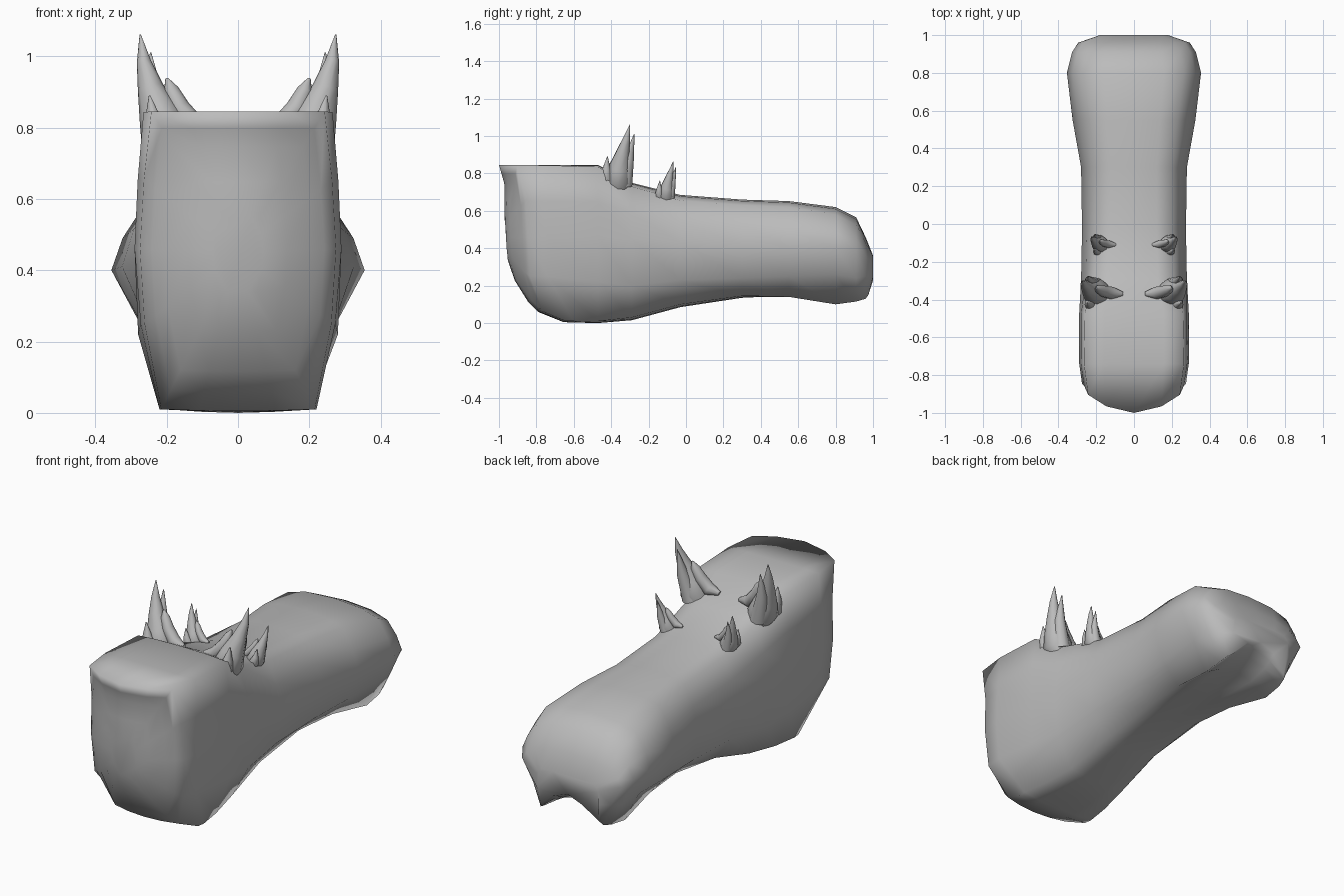
import bpy, bmesh, math
from mathutils import Vector

cube = bpy.data.objects.get("Cube")
if cube:
    bpy.data.objects.remove(cube, do_unlink=True)

grey = bpy.data.materials.new("plain grey")
grey.use_nodes = True
grey.diffuse_color = (0.5, 0.5, 0.5, 1)
grey.node_tree.nodes["Principled BSDF"].inputs["Base Color"].default_value = (0.5, 0.5, 0.5, 1)


def finish(bm, name, angle):
    bmesh.ops.recalc_face_normals(bm, faces=bm.faces)
    mesh = bpy.data.meshes.new(name)
    bm.to_mesh(mesh)
    bm.free()
    mesh.materials.append(grey)
    ob = bpy.data.objects.new(name, mesh)
    bpy.context.collection.objects.link(ob)
    bpy.ops.object.select_all(action='DESELECT')
    ob.select_set(True)
    bpy.context.view_layer.objects.active = ob
    bpy.ops.object.shade_smooth_by_angle(angle=math.radians(angle))


def bridge(bm, a, b):
    n = len(a)
    for i in range(n):
        j = (i + 1) % n
        bm.faces.new((a[i], a[j], b[j], b[i]))


# Front face: profile by height, bowed sideways, flatter near the bottom
FRONT = [(0.0, -0.64), (0.01, -0.67), (0.05, -0.78), (0.13, -0.86), (0.27, -0.94),
         (0.42, -0.97), (0.74, -0.97), (0.845, -1.0)]


def front_y(x, z):
    bow = 0.11 * (x / 0.26) ** 2 * min(1, 0.35 + z / 0.5)
    for (z0, y0), (z1, y1) in zip(FRONT, FRONT[1:]):
        if z <= z1:
            t = max(0, (z - z0) / (z1 - z0))
            return y0 + t * (y1 - y0) + bow
    return FRONT[-1][1] + bow


# Body stations: y, top z, shoulder x z, middle x z, low x z, foot x z, underside z
STATIONS = [
    (-2.0, .845, .243, .845, .275, .46, .262, .25, .215, .01, .005),
    (-.74, .845, .265, .843, .29, .46, .273, .25, .22, .01, .003),
    (-.47, .845, .26, .835, .29, .46, .28, .22, .20, .01, .0),
    (-.29, .75, .21, .73, .28, .45, .265, .20, .17, .03, .015),
    (-.03, .685, .20, .655, .275, .43, .25, .23, .15, .10, .085),
    (.30, .66, .20, .63, .28, .42, .25, .24, .15, .145, .135),
    (.55, .652, .23, .62, .325, .41, .27, .25, .17, .14, .15),
    (.80, .62, .265, .58, .355, .40, .28, .26, .20, .10, .18),
    (.91, .565, .245, .525, .328, .39, .26, .24, .195, .115, .21),
    (.96, .46, .22, .43, .295, .36, .23, .25, .185, .13, .235),
    (1.0, .36, .15, .355, .18, .32, .18, .25, .172, .15, .26),
]


def section(top, sx, sz, mx, mz, lx, lz, fx, fz, under):
    half = [(0, top), (sx * .6, top - (top - sz) * .25), (sx, sz),
            (sx * .35 + mx * .65, (sz + mz) / 2), (mx, mz), (lx, lz),
            (fx, fz), (fx * .5, fz * .3 + under * .7), (0, under)]
    return half + [(-x, z) for x, z in half[-2:0:-1]]


bm = bmesh.new()
rings = []
for i, row in enumerate(STATIONS):
    ring = []
    for x, z in section(*row[1:]):
        y = row[0]
        if i < 3:
            y = max(y, front_y(x, z) + 0.04 * i)
        elif y == 1.0 and z < 0.2:
            y = 0.975
        ring.append(bm.verts.new((x, y, z)))
    rings.append(ring)
for a, b in zip(rings, rings[1:]):
    bridge(bm, a, b)
bm.faces.new(rings[-1])

# Front face as shrinking rings that follow the profile
outer = rings[0]
for s in (0.88, 0.75, 0.5, 0.25):
    inner = []
    for v in rings[0]:
        x, z = v.co.x * s, 0.45 + (v.co.z - 0.45) * s
        inner.append(bm.verts.new((x, front_y(x, z), z)))
    bridge(bm, outer, inner)
    outer = inner
bm.faces.new(outer)
finish(bm, "body", 180)

# Horn prongs: x, y, z, radius along each prong
PRONGS = [
    [(.165, -.36, .69, .045), (.198, -.365, .765, .076), (.218, -.355, .83, .060),
     (.245, -.338, .91, .037), (.264, -.318, .985, .020), (.274, -.30, 1.06, .002)],
    [(.20, -.33, .74, .045), (.235, -.305, .88, .028), (.245, -.277, 1.01, .002)],
    [(.19, -.40, .70, .03), (.222, -.428, .765, .042), (.238, -.425, .82, .024),
     (.248, -.42, .89, .002)],
    [(.06, -.37, .79, .012), (.12, -.365, .80, .034), (.165, -.355, .855, .03),
     (.188, -.345, .905, .022), (.20, -.34, .938, .004)],
]
ROOT = Vector((.19, -.37, .73))


def horn(name, root, scale, side):
    bm = bmesh.new()
    for prong in PRONGS:
        pts = [root + (Vector(p[:3]) - ROOT) * scale for p in prong]
        prev = None
        for k, p in enumerate(pts):
            d = (pts[min(k + 1, len(pts) - 1)] - pts[max(k - 1, 0)]).normalized()
            u = d.cross(Vector((0, 1, 0))).normalized()
            w = d.cross(u)
            r = prong[k][3] * scale
            ring = []
            for n in range(10):
                a = n * math.tau / 10
                co = p + (u * math.cos(a) + w * math.sin(a)) * r
                ring.append(bm.verts.new((co.x * side, co.y, co.z)))
            if prev:
                bridge(bm, prev, ring)
            else:
                bm.faces.new(ring)
            prev = ring
        bm.faces.new(prev)
    finish(bm, name, 60)


for side, label in ((1, "left"), (-1, "right")):
    horn("front_horn_" + label, ROOT, 1.0, side)
    horn("rear_horn_" + label, Vector((.175, -.11, .665)), 0.6, side)
